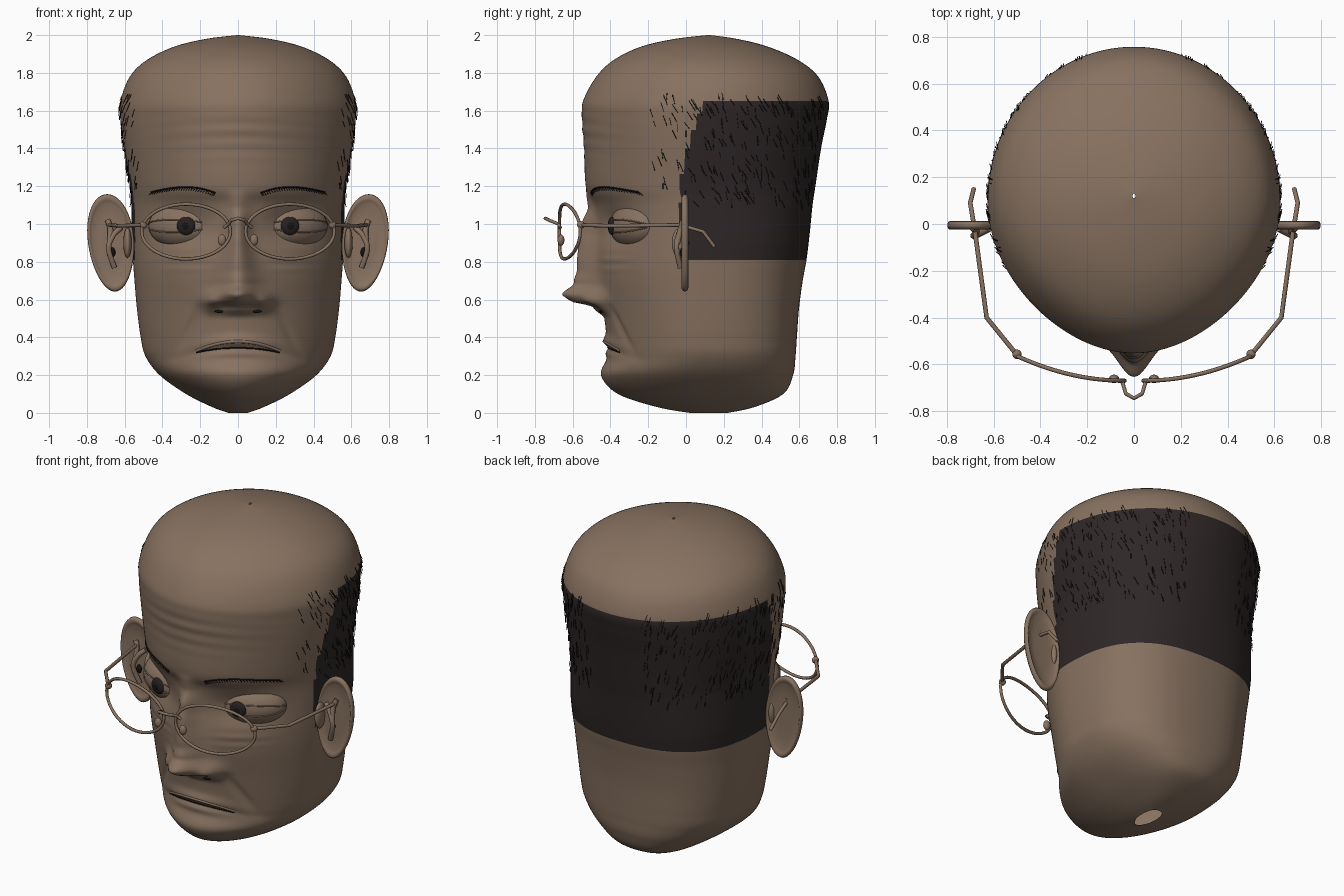
import bpy, bmesh, math, random
from mathutils import Vector, Matrix
from mathutils.bvhtree import BVHTree

random.seed(4)
cube = bpy.data.objects.get("Cube")
if cube:
    bpy.data.objects.remove(cube, do_unlink=True)


def material(name, rgb):
    m = bpy.data.materials.new(name)
    m.use_nodes = True
    colour = (*rgb, 1)
    m.diffuse_color = colour
    m.node_tree.nodes["Principled BSDF"].inputs["Base Color"].default_value = colour
    return m


SKIN = material("brown_skin", (0.243, 0.167, 0.117))
HAIR = material("dark_hair", (0.028, 0.02, 0.02))
IRIS = material("dark_iris", (0.02, 0.014, 0.014))
BLACK = material("black_strand", (0.008, 0.006, 0.006))


def catmull(keys, step):
    """Smooth path through the key tuples; step(a, b) gives the segment count."""
    out = []
    for i in range(len(keys) - 1):
        a, b = keys[i], keys[i + 1]
        before, after = keys[max(i - 1, 0)], keys[min(i + 2, len(keys) - 1)]
        n = step(a, b)
        for k in range(n):
            t = k / n
            out.append(tuple(
                q + 0.5 * t * (r - p + t * (2 * p - 5 * q + 4 * r - s + t * (3 * (q - r) + s - p)))
                for p, q, r, s in zip(before, a, b, after)))
    out.append(tuple(keys[-1]))
    return out


def curve(keys, n=8):
    return catmull(keys, lambda a, b: n)


def finish(bm, name, mats):
    me = bpy.data.meshes.new(name)
    bm.to_mesh(me)
    bm.free()
    for m in mats:
        me.materials.append(m)
    ob = bpy.data.objects.new(name, me)
    bpy.context.collection.objects.link(ob)
    return ob


def tubes(name, paths, radius, mat, mirror=True, cyclic=False, sides=2):
    """Round wires along the given paths, mirrored across x when asked."""
    cu = bpy.data.curves.new(name, "CURVE")
    cu.dimensions = "3D"
    cu.bevel_depth, cu.bevel_resolution, cu.use_fill_caps = radius, sides, True
    for sign in (1, -1) if mirror else (1,):
        for path in paths:
            sp = cu.splines.new("POLY")
            sp.points.add(len(path) - 1)
            sp.use_cyclic_u = cyclic
            sp.use_smooth = True
            for pt, p in zip(sp.points, path):
                pt.co = (sign * p[0], p[1], p[2], 1)
    cu.materials.append(mat)
    ob = bpy.data.objects.new(name, cu)
    bpy.context.collection.objects.link(ob)
    bpy.ops.object.select_all(action="DESELECT")
    ob.select_set(True)
    bpy.context.view_layer.objects.active = ob
    bpy.ops.object.convert(target="MESH")


def blobs(name, loc, size, mat, turn=0.0):
    """A pair of mirrored ellipsoids."""
    for side, sign in (("left", 1), ("right", -1)):
        bm = bmesh.new()
        place = (Matrix.Translation((sign * loc[0], loc[1], loc[2]))
                 @ Matrix.Rotation(sign * turn, 4, "Z") @ Matrix.Diagonal((*size, 1)))
        bmesh.ops.create_uvsphere(bm, u_segments=28, v_segments=16, radius=1, matrix=place)
        finish(bm, side + "_" + name, [mat]).data.shade_smooth()


def bell(v, centre, spread):
    return math.exp(-((v - centre) / spread) ** 2)


def lerp_table(table, v):
    if v <= table[0][0] or v >= table[-1][0]:
        return 0
    for (a, p), (b, q) in zip(table, table[1:]):
        if v <= b:
            t = (v - a) / (b - a)
            return p + (q - p) * t * t * (3 - 2 * t)


# Head sections: height, half width, front, back
SECTIONS = [
    (0, .05, .02, .22), (.03, .135, -.15, .36), (.1, .275, -.36, .515), (.2, .415, -.45, .567),
    (.3, .49, -.415, .58), (.4, .515, -.42, .587), (.55, .535, -.44, .598), (.7, .548, -.47, .618),
    (.81, .556, -.48, .638), (.95, .562, -.48, .655), (1.1, .565, -.49, .67), (1.2, .572, -.53, .685),
    (1.4, .605, -.54, .715), (1.55, .622, -.55, .745), (1.65, .622, -.545, .755),
    (1.78, .573, -.475, .7), (1.87, .48, -.38, .59), (1.94, .335, -.235, .43),
    (1.98, .17, -.06, .27), (2, .006, .11, .13)]
# Nose depth by height
NOSE = [(.5, 0), (.56, .05), (.595, .17), (.625, .2), (.69, .125), (.76, .1),
        (.9, .09), (1, .07), (1.1, .03), (1.2, 0)]


def face_relief(x, z):
    """Forward push of the face surface."""
    ax = abs(x)
    width = .055 + .06 * max(0, min(1, (.95 - z) / .35))
    push = lerp_table(NOSE, z) * bell(x, 0, width)
    push += .05 * bell(ax, .14, .05) * bell(z, .59, .045)          # nostril wings
    push -= .05 * bell(ax, .27, .15) * bell(z, .99, .1)            # eye sockets
    push -= .013 * bell(ax, .2 + .5 * (.56 - z), .025) * bell(z, .44, .12)   # cheek folds
    lip = .345 - .5 * x * x
    inside = bell(x, 0, .2)
    push += inside * (.02 * bell(z, lip + .035, .03) - .01 * bell(z, lip, .012)
                      + .012 * bell(z, lip - .03, .022))
    push += .0025 * math.sin(z * 85 + x * x * 12) * bell(z, 1.48, .12) * bell(x, 0, .33)  # forehead lines
    push += .003 * math.sin(z * 110) * bell(z, .8, .05) * bell(ax, .27, .12)  # eye bags
    return push


# Head, open at the neck, squarer at the lower back
COLS = 176
bm = bmesh.new()
rings = []
for z, w, front, back in catmull(SECTIONS, lambda a, b: max(5, math.ceil((b[0] - a[0]) / .012))):
    mid, depth = (front + back) / 2, (back - front) / 2
    square = .075 * max(0, min(1, (1.6 - z) / .7))
    ring = []
    for j in range(COLS):
        u = 2 * math.pi * j / COLS
        th = u - .45 * math.sin(u)
        c = math.cos(th)
        k = 1 + square * math.sin(2 * th) ** 2 if c < 0 else 1 - .12 * c * c
        x = w * math.sin(th) * k
        y = mid - depth * c * max(k, 1)
        if c > 0 and .1 < z < 1.8:
            y -= face_relief(x, z) * min(1, c * 2.5)
        ring.append(bm.verts.new((x, y, z)))
    rings.append(ring)
for lo, hi in zip(rings, rings[1:]):
    for j in range(COLS):
        k = (j + 1) % COLS
        f = bm.faces.new((lo[j], lo[k], hi[k], hi[j]))
        f.smooth = True
        p = f.calc_center_median()
        edge = -.03 + .13 * max(0, (p.z - 1.2) / .45) ** 1.5
        f.material_index = int(.81 < p.z < 1.65 and p.y > edge)
skin_tree = BVHTree.FromBMesh(bm)
finish(bm, "head", [SKIN, HAIR])


def on_face(x, z, lift=0.0):
    hit = skin_tree.ray_cast(Vector((x, -2, z)), Vector((0, 1, 0)))[0]
    return (x, hit.y - lift, z)


# Eyes, lids and irises
EYE = Vector(on_face(.3, .99)) + Vector((0, .055, 0))
ERX, ERY, ERZ, TURN = .19, .11, .12, .5
blobs("eyeball", EYE, (ERX, ERY, ERZ), SKIN, TURN)
blobs("iris", EYE + Vector((-.025, -.119, 0)), (.05, .02, .048), IRIS, .23)
blobs("pupil", EYE + Vector((-.022, -.135, 0)), (.02, .006, .02), BLACK, .23)
spin = Matrix.Rotation(TURN, 3, "Z")
lids = []
for b in (.28, -.28):
    arc = [i / 10 for i in range(-13, 14)]
    lids.append([EYE + spin @ Vector((ERX * math.sin(a), -ERY * math.cos(a) * math.cos(b),
                                      ERZ * math.cos(a) * math.sin(b))) for a in arc])
tubes("eyelids", lids, .004, SKIN)

# Eyebrows
brow = curve([(.12, 1.165), (.2, 1.188), (.29, 1.195), (.38, 1.185), (.46, 1.168)], 7)
tubes("eyebrow_lines", [[on_face(x, z, .002) for x, z in brow]], .0045, BLACK)
tubes("eyebrow_hairs", [[on_face(x, z, .002), on_face(x + .012, z - .016, .008)] for x, z in brow],
      .002, BLACK, sides=0)

# Mouth and nostrils
xs = [i / 50 - .22 for i in range(23)]
tubes("mouth_line", [[on_face(x, .345 - .5 * x * x) for x in xs]], .0045, BLACK, mirror=False)
tubes("upper_lip", [[on_face(x, .328 + .05 * (1 - (x / .22) ** 2), -.004) for x in xs]],
      .009, SKIN, mirror=False)
blobs("nostril", on_face(.1, .537), (.024, .012, .008), BLACK)

# Ears: thin oval plates with a rolled rim
RIM = [(.02, -.01), (.5, -.012), (.8, -.008), (.87, -.016), (.94, -.023), (.99, -.014),
       (1, -.002), (.97, .009), (.92, .012), (.87, .006), (.8, 0), (.5, -.005), (.02, -.004)]
for side, sign in (("left", 1), ("right", -1)):
    bm = bmesh.new()
    loops = []
    for r, y in RIM:
        loop = []
        for i in range(48):
            a = 2 * math.pi * i / 48
            ex = .122 * r * math.cos(a) * (1 + .1 * math.sin(a))
            ez = .258 * r * math.sin(a)
            loop.append(bm.verts.new((sign * (.672 + ex + .08 * ez), y, .9 + ez)))
        loops.append(loop)
    for p, q in zip(loops, loops[1:]):
        for i in range(48):
            k = (i + 1) % 48
            bm.faces.new((p[i], p[k], q[k], q[i]))
    bm.faces.new(loops[0])
    bm.faces.new(loops[-1])
    bmesh.ops.recalc_face_normals(bm, faces=bm.faces)
    finish(bm, side + "_ear", [SKIN]).data.shade_smooth()
tubes("ear_folds", [curve([(.62, -.02, .98), (.66, -.04, .94), (.685, -.05, .87), (.655, -.03, .77)]),
                    curve([(.69, -.015, 1.02), (.675, -.03, .97), (.68, -.045, .9)])], .015, SKIN)
blobs("ear_flap", (.585, -.03, .9), (.022, .045, .08), SKIN)
blobs("ear_hole", (.665, -.02, .85), (.016, .012, .026), BLACK)

# Spectacles
lens = []
for i in range(56):
    a = 2 * math.pi * i / 56
    x = .275 + .235 * math.cos(a)
    lens.append((x, -.67 + .11 * ((x - .04) / .47) ** 2, .96 + .145 * math.sin(a)))
tubes("spectacle_rims", [lens], .009, SKIN, cyclic=True)
half = [(.075, -.665, .98), (.05, -.675, 1), (.035, -.725, 1.02), (0, -.745, 1.03)]
bridge = half + [(-x, y, z) for x, y, z in half[-2::-1]]
tubes("spectacle_bridge", [bridge], .009, SKIN, mirror=False)
tubes("spectacle_arms", [[(.5, -.56, .995), (.63, -.4, .99), (.68, -.03, .995),
                          (.7, .09, .96), (.685, .15, .88)]], .01, SKIN)
blobs("spectacle_hinge", (.5, -.557, .995), (.02, .02, .02), SKIN)
blobs("nose_pad", (.085, -.662, .915), (.022, .018, .03), SKIN)

# Loose hairs over the sides
strands = []
while len(strands) < 230:
    phi, z = math.radians(random.uniform(-28, 72)), random.uniform(1.12, 1.7)
    out = Vector((math.cos(phi), math.sin(phi), 0))
    if phi < 0 and z < 1.3 and random.random() < .5:
        continue
    ends = []
    for lift, drop, swing in ((.001, 0, 0), (.008, random.uniform(.03, .055), random.uniform(0, .035))):
        start = Vector((0, .1, z - drop)) + out * 2 + Vector((0, swing, 0))
        ends.append(skin_tree.ray_cast(start, -out)[0] + out * lift)
    strands.append(ends)
tubes("side_hairs", strands, .0017, BLACK, sides=0)
